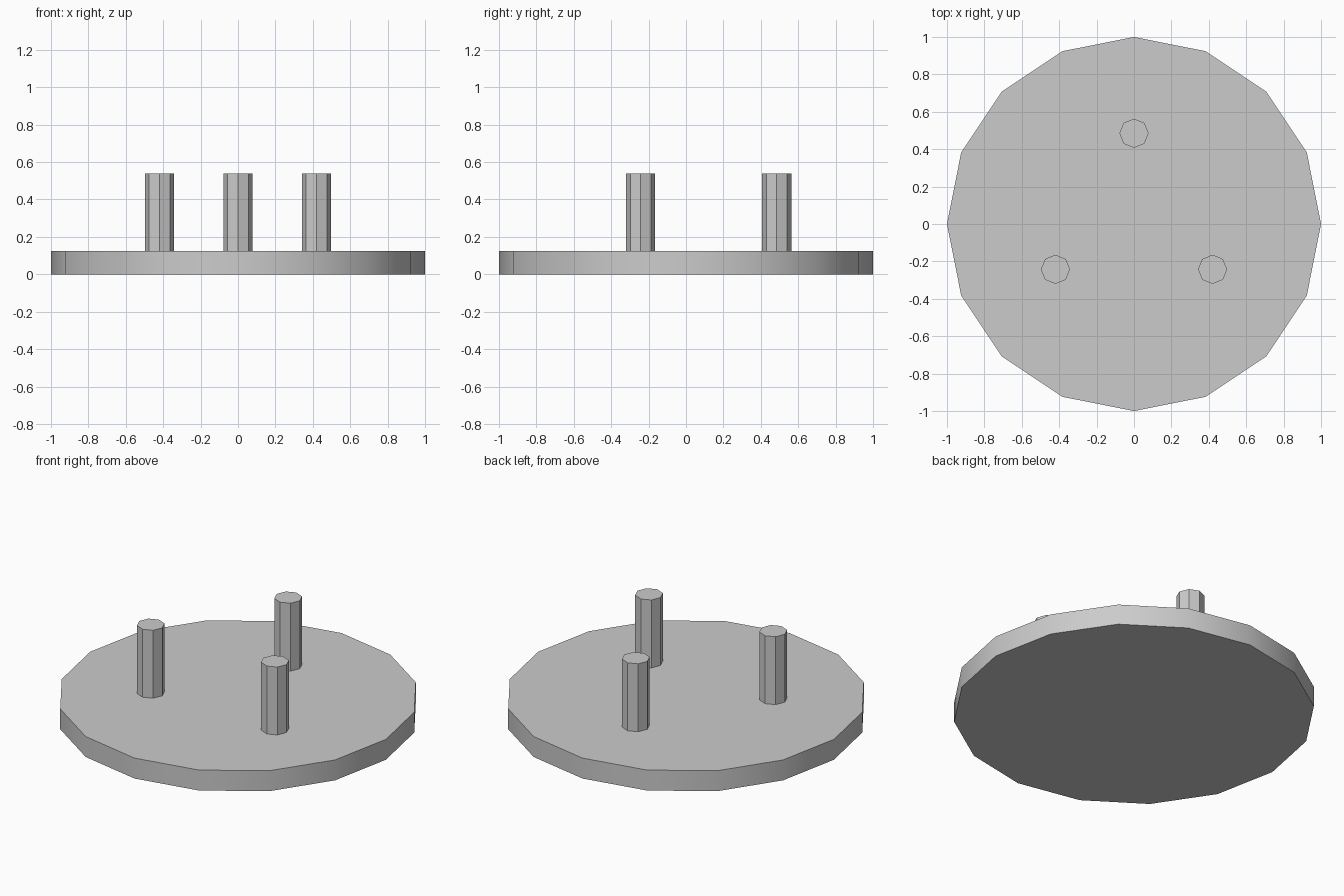
import bpy
from math import pi, sin, cos, radians

cube = bpy.data.objects.get("Cube")
if cube:
    bpy.data.objects.remove(cube, do_unlink=True)

grey = bpy.data.materials.new("light grey")
grey.use_nodes = True
colour = (0.6, 0.6, 0.6, 1)
grey.diffuse_color = colour
grey.node_tree.nodes["Principled BSDF"].inputs["Base Color"].default_value = colour


def cylinder(name, sides, radius, bottom, top, x=0, y=0):
    bpy.ops.mesh.primitive_cylinder_add(
        vertices=sides, radius=radius, depth=top - bottom,
        location=(x, y, (bottom + top) / 2))
    part = bpy.context.object
    part.name = name
    part.data.materials.append(grey)
    return part


# Round base plate with a smooth rim
THICKNESS = 0.125
base = cylinder("base_plate", 16, 1, 0, THICKNESS)
bpy.ops.object.shade_smooth_by_angle(angle=radians(30))

# Three faceted pegs, evenly spaced around the centre
for i, name in enumerate(("back_peg", "right_peg", "left_peg")):
    angle = pi / 2 + i * 2 * pi / 3
    cylinder(name, 8, 0.078, THICKNESS, 0.54,
             0.485 * cos(angle), 0.485 * sin(angle))
